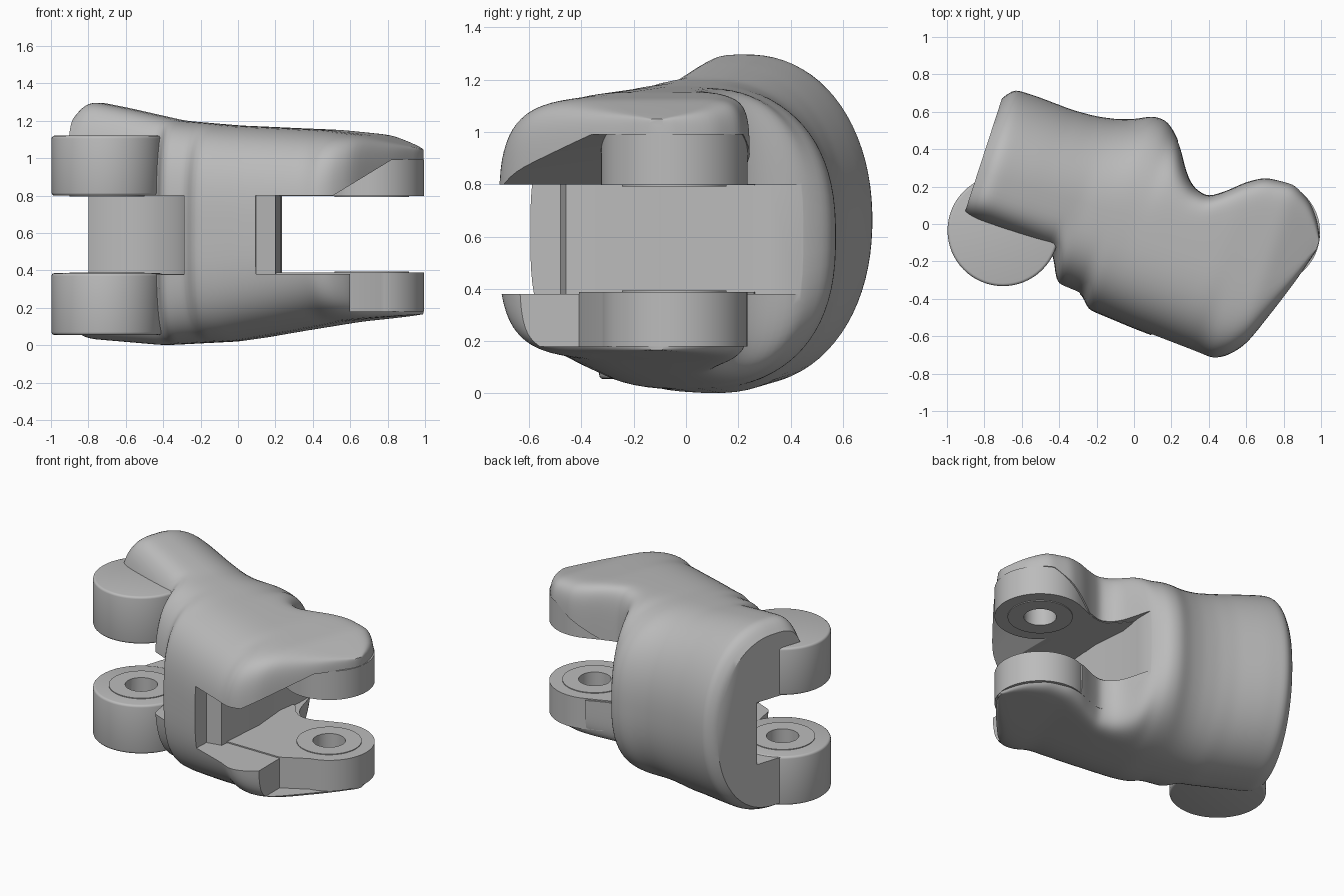
import bpy, bmesh, math
from mathutils import Vector

cube = bpy.data.objects.get("Cube")
if cube:
    bpy.data.objects.remove(cube, do_unlink=True)

grey = bpy.data.materials.new("plain grey")
grey.use_nodes = True
grey.diffuse_color = (0.5, 0.5, 0.5, 1)
grey.node_tree.nodes["Principled BSDF"].inputs["Base Color"].default_value = (0.5, 0.5, 0.5, 1)


def make(name, bm):
    bmesh.ops.recalc_face_normals(bm, faces=bm.faces[:])
    mesh = bpy.data.meshes.new(name)
    bm.to_mesh(mesh)
    bm.free()
    ob = bpy.data.objects.new(name, mesh)
    ob.data.materials.append(grey)
    bpy.context.collection.objects.link(ob)
    return ob


def prism(name, points, low, high, along="z"):
    """Extrude a flat outline along z, or an x-z outline along y."""
    bm = bmesh.new()
    place = (lambda a, b, h: (a, b, h)) if along == "z" else (lambda a, b, h: (a, h, b))
    rings = [[bm.verts.new(place(a, b, h)) for a, b in points] for h in (low, high)]
    n = len(points)
    bm.faces.new(rings[0])
    bm.faces.new(rings[1])
    for i in range(n):
        j = (i + 1) % n
        bm.faces.new((rings[0][i], rings[0][j], rings[1][j], rings[1][i]))
    return make(name, bm)


def arc(center, radius, start=0, end=360, steps=64):
    full = end - start == 360
    angles = [math.radians(start + (end - start) * i / steps) for i in range(steps + (not full))]
    return [(center[0] + radius * math.cos(a), center[1] + radius * math.sin(a)) for a in angles]


def activate(ob):
    bpy.ops.object.select_all(action="DESELECT")
    ob.select_set(True)
    bpy.context.view_layer.objects.active = ob


def cut(ob, cutter):
    cutter.hide_render = True
    mod = ob.modifiers.new("cut", "BOOLEAN")
    mod.operation, mod.solver, mod.object = "DIFFERENCE", "EXACT", cutter
    activate(ob)
    bpy.ops.object.modifier_apply(modifier=mod.name)
    bpy.data.objects.remove(cutter, do_unlink=True)


def smooth(ob, angle=35):
    activate(ob)
    bpy.ops.object.shade_smooth_by_angle(angle=math.radians(angle))


def sample(keys, stations, passes=2):
    values = []
    for u in stations:
        for (a, p), (b, q) in zip(keys, keys[1:]):
            if u <= b + 1e-6:
                values.append(p + (q - p) * (u - a) / (b - a))
                break
    for _ in range(passes):
        values = values[:1] + [(a + 2 * b + c) / 4 for a, b, c in zip(values, values[1:], values[2:])] + values[-1:]
    return values


# Main body: rounded sections lofted along a slanted axis
START, END, COUNT, SIDES = -0.88, 0.97, 96, 80
stations = [START + (END - START) * i / COUNT for i in range(COUNT + 1)]
back = sample([(START, 0.42), (-0.84, 0.487), (-0.7, 0.488), (-0.5, 0.478), (-0.37, 0.485), (-0.26, 0.505),
               (-0.17, 0.535), (-0.08, 0.583), (0.0, 0.58), (0.09, 0.50), (0.18, 0.35), (0.24, 0.285),
               (0.33, 0.26), (0.42, 0.325), (0.5, 0.4), (0.59, 0.455), (0.75, 0.47), (0.87, 0.40),
               (0.95, 0.29), (END, 0.23)], stations, 3)
front = sample([(START, -0.25), (-0.36, -0.285), (-0.3, -0.43), (-0.14, -0.445), (-0.1, -0.51),
                (0.17, -0.532), (0.62, -0.555), (0.69, -0.52), (0.77, -0.43), (0.91, -0.06), (END, 0.16)], stations)
ridge = sample([(START, -0.01), (0.5, 0.0), (END, 0.2)], stations, 6)
top = sample([(START, 1.23), (-0.83, 1.295), (-0.78, 1.3), (-0.6, 1.265), (-0.3, 1.2), (0, 1.175), (0.5, 1.152),
              (0.75, 1.125), (END, 1.05)], stations, 4)
bottom = sample([(START, 0.07), (-0.83, 0.035), (-0.4, 0.0), (0, 0.02), (0.3, 0.07), (0.6, 0.125),
                 (END, 0.165)], stations, 4)
back_power = sample([(START, 2.1), (-0.2, 2.3), (0.05, 2.6), (0.4, 8), (END, 9)], stations, 6)
front_power = sample([(START, 3.8), (-0.4, 3.6), (-0.2, 3.1), (0.55, 3), (0.85, 6), (END, 7)], stations, 6)

axis = Vector((0.95, -0.31))
side = Vector((0.31, 0.95))
bm = bmesh.new()
rings = []
for u, hi, lo, mid, zt, zb, n_back, n_front in zip(stations, back, front, ridge, top, bottom,
                                                   back_power, front_power):
    ring = []
    for k in range(SIDES):
        t = 2 * math.pi * (k + 0.5) / SIDES
        c, s = math.cos(t), math.sin(t)
        n, reach = (n_back, hi - mid) if c > 0 else (n_front, mid - lo)
        v = mid + math.copysign(reach * abs(c) ** (2 / n), c)
        z = (zt + zb) / 2 + math.copysign((zt - zb) / 2 * abs(s) ** (2 / n), s)
        p = axis * u + side * v
        ring.append(bm.verts.new((p.x, p.y, z)))
    rings.append(ring)
for a, b in zip(rings, rings[1:]):
    for k in range(SIDES):
        j = (k + 1) % SIDES
        bm.faces.new((a[k], a[j], b[j], b[k]))
bm.faces.new(rings[0])
bm.faces.new(rings[-1])
body = make("body", bm)

# Hinge slots at both ends
LEFT_PIN, RIGHT_PIN = (-0.70, -0.035), (0.715, -0.045)
cut(body, prism("slot_cutter", [(0.08, -0.9), (0.1, -0.48), (0.2, -0.46), (0.23, -0.1), (0.21, 0.15),
                                (0.235, 0.32), (0.235, 0.9), (1.3, 0.9), (1.3, -0.9)], 0.38, 0.80))
cut(body, prism("round_slot_cutter", arc(LEFT_PIN, 0.43), 0.38, 0.80))
cut(body, prism("front_slot_cutter", [(-1.2, -0.7), (-0.29, -0.7), (-0.29, -0.06), (-1.2, -0.06)], 0.379, 0.801))

# Slanted relief under the upper lip and flat relief over the lower lip
cut(body, prism("upper_relief", [(0.5, 0.7), (0.5, 0.795), (0.82, 0.99), (1.3, 0.99), (1.3, 0.7)],
                -0.9, 0.9, along="y"))
cut(body, prism("lower_relief", [(0.6, 0.18), (1.3, 0.18), (1.3, 0.5), (0.6, 0.5)], -0.9, 0.9, along="y"))


# Hinge lugs, each with a blind bore and a thin washer facing the slot
def lug(name, outline, pin, low, high, faces_up, bevel):
    ob = prism(name, outline, low, high)
    if bevel:
        mod = ob.modifiers.new("rounding", "BEVEL")
        mod.width, mod.segments, mod.limit_method = bevel, 3, "ANGLE"
        mod.angle_limit = math.radians(50)
        activate(ob)
        bpy.ops.object.modifier_apply(modifier=mod.name)
    inner = high if faces_up else low
    away = 1 if faces_up else -1
    washer = prism(name + "_washer", arc(pin, 0.2), *sorted((inner - 0.01 * away, inner + 0.005 * away)))
    for part in (ob, washer, body):
        cut(part, prism("bore_cutter", arc(pin, 0.1, steps=40),
                        *sorted((inner - 0.12 * away, inner + 0.05 * away))))
    smooth(ob)
    smooth(washer)


left_outline = arc(LEFT_PIN, 0.297)
right_arc = arc(RIGHT_PIN, 0.28, -80, 110, 48)
upper_arc = arc(RIGHT_PIN, 0.28, -125, 110, 56)
neck = [(0.52, 0.18), (0.46, 0.155), (0.4, 0.145), (0.35, 0.155), (0.3, 0.19), (0.25, 0.26), (0.15, 0.28)]
lug("left_lower_lug", left_outline, LEFT_PIN, 0.055, 0.385, True, 0.015)
lug("left_upper_lug", left_outline, LEFT_PIN, 0.80, 1.12, False, 0.015)
lug("right_lower_lug", right_arc + neck + [(0.15, -0.41), (0.6, -0.41)], RIGHT_PIN, 0.18, 0.388, True, 0)
lug("right_upper_lug", upper_arc + neck + [(0.15, -0.2), (0.5, -0.22)], RIGHT_PIN, 0.797, 0.992, False, 0)
smooth(body)
